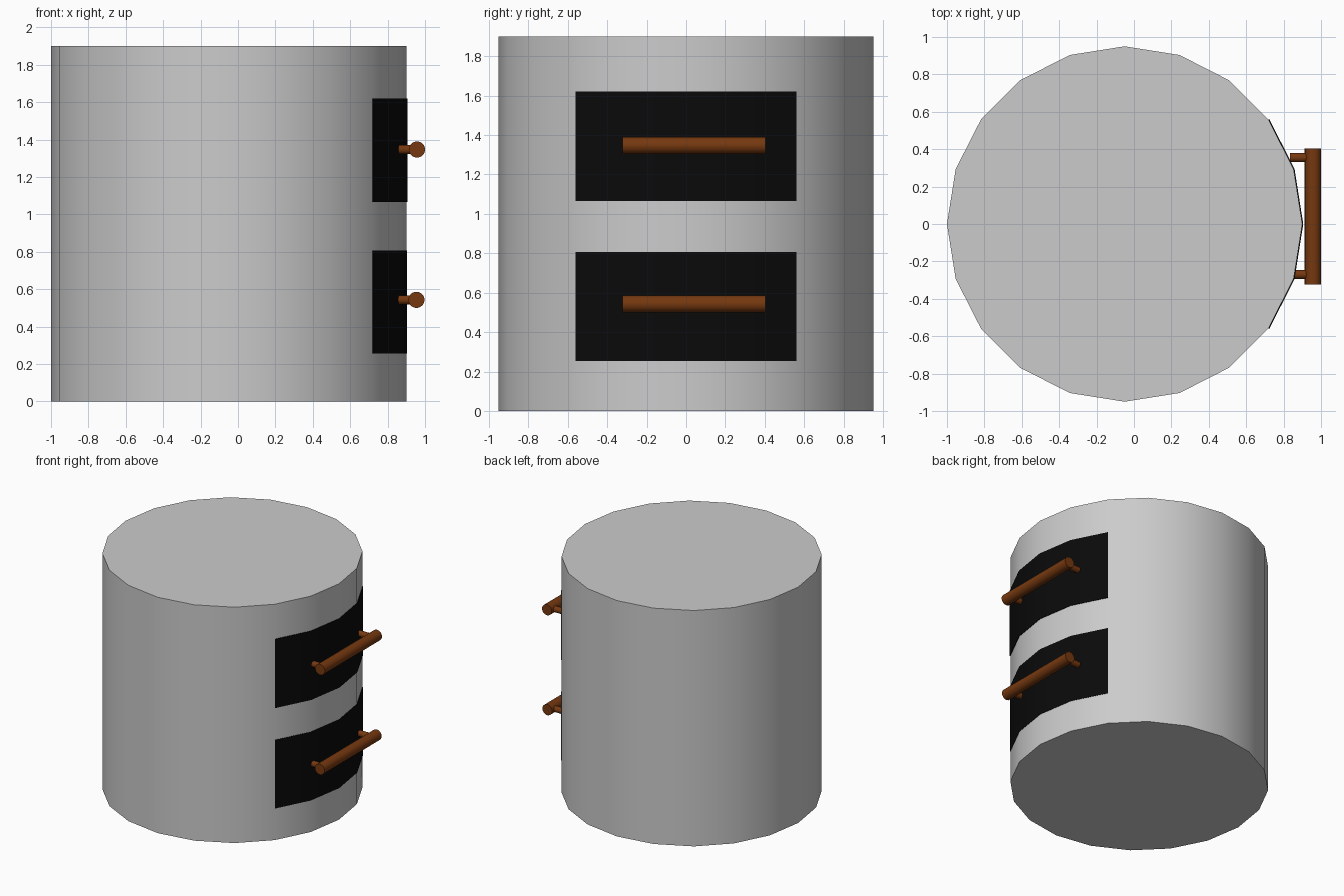
import bpy, bmesh, math
from mathutils import Vector

if "Cube" in bpy.data.objects:
    bpy.data.objects.remove(bpy.data.objects["Cube"])

CX, R, SIDES = -0.05, 0.95, 20


def material(name, color):
    m = bpy.data.materials.new(name)
    m.diffuse_color = color
    m.use_nodes = True
    m.node_tree.nodes["Principled BSDF"].inputs["Base Color"].default_value = m.diffuse_color
    return m


black = material("black", (0.003, 0.003, 0.003, 1))
copper = material("copper", (0.18, 0.04, 0.005, 1))


def finish(ob, name, mat=None):
    ob.name = name
    if mat:
        ob.data.materials.append(mat)
    bpy.ops.object.select_all(action='DESELECT')
    ob.select_set(True)
    bpy.context.view_layer.objects.active = ob
    bpy.ops.object.shade_smooth_by_angle(angle=math.radians(30))
    return ob


def rod(name, start, end, radius, sides, mat=None):
    a, b = Vector(start), Vector(end)
    d = b - a
    bpy.ops.mesh.primitive_cylinder_add(vertices=sides, radius=radius, depth=d.length,
                                        location=(a + b) / 2,
                                        rotation=d.to_track_quat('Z', 'Y').to_euler())
    return finish(bpy.context.object, name, mat)


def panel(name, z0, z1, radius):
    # thin curved plate spanning four facets of the drum
    bm = bmesh.new()
    rings = []
    for i in range(-2, 3):
        a = i * math.tau / SIDES
        rings.append([bm.verts.new((CX + r * math.cos(a), r * math.sin(a), z))
                      for r, z in ((R - 0.003, z0), (radius, z0), (radius, z1), (R - 0.003, z1))])
    for p, q in zip(rings, rings[1:]):
        for k in range(4):
            bm.faces.new((p[k], q[k], q[(k + 1) % 4], p[(k + 1) % 4]))
    bm.faces.new(rings[0])
    bm.faces.new(rings[-1][::-1])
    bmesh.ops.recalc_face_normals(bm, faces=bm.faces)
    me = bpy.data.meshes.new(name)
    bm.to_mesh(me)
    bm.free()
    ob = bpy.data.objects.new(name, me)
    bpy.context.collection.objects.link(ob)
    return finish(ob, name, black)


# main drum, with a corner pointing to +x
bpy.ops.mesh.primitive_cylinder_add(vertices=SIDES, radius=R, depth=1.9, location=(CX, 0, 0.95))
finish(bpy.context.object, "drum")

# two drawer fronts, each with a bar handle on two posts
for label, z0, z1, hz, hx, pr in (("lower", 0.255, 0.807, 0.543, 0.954, 0.953),
                                  ("upper", 1.065, 1.62, 1.347, 0.957, 0.955)):
    panel(label + "_drawer_front", z0, z1, pr)
    rod(label + "_handle_bar", (hx, -0.323, hz), (hx, 0.404, hz), 0.043, 32, copper)
    for side, y in (("near", -0.27), ("far", 0.355)):
        rod(f"{label}_{side}_post", (0.833, y, hz), (hx, y, hz), 0.024, 32, copper)
